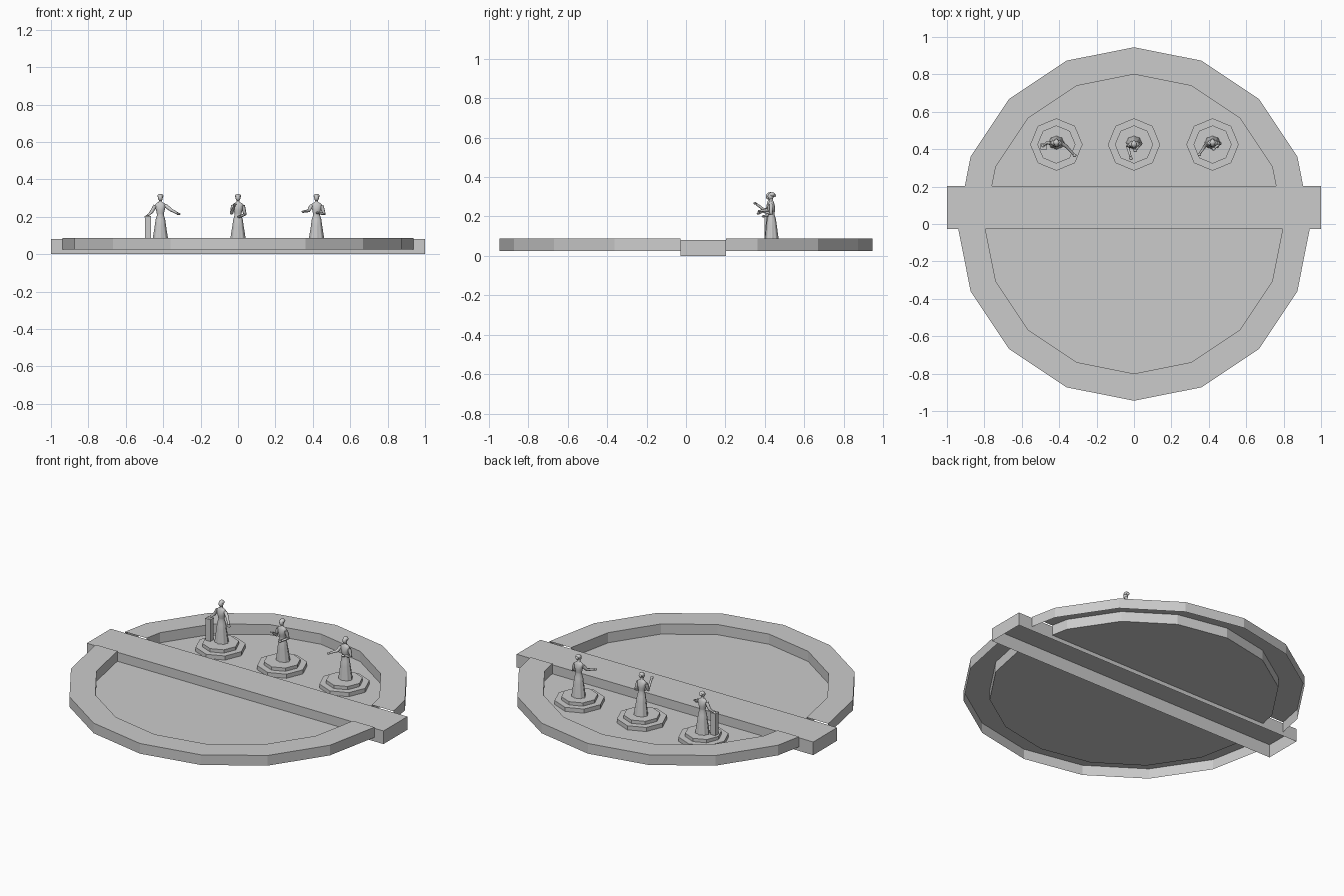
import bpy, bmesh, math
from mathutils import Vector

cube = bpy.data.objects.get("Cube")
if cube:
    bpy.data.objects.remove(cube, do_unlink=True)

stone = bpy.data.materials.new("light_grey")
stone.use_nodes = True
GREY = (0.6, 0.6, 0.6, 1)
stone.diffuse_color = GREY
stone.node_tree.nodes["Principled BSDF"].inputs["Base Color"].default_value = GREY

FLOOR, RIM, STAND = 0.025, 0.087, 0.07
BAR_FRONT, BAR_BACK, BAR_TOP = -0.027, 0.203, 0.08


def finish(bm, name, smooth=False, fix=True):
    if fix:
        bmesh.ops.recalc_face_normals(bm, faces=bm.faces[:])
    mesh = bpy.data.meshes.new(name)
    bm.to_mesh(mesh)
    bm.free()
    mesh.materials.append(stone)
    ob = bpy.data.objects.new(name, mesh)
    bpy.context.collection.objects.link(ob)
    if smooth:
        bpy.ops.object.select_all(action="DESELECT")
        ob.select_set(True)
        bpy.context.view_layer.objects.active = ob
        bpy.ops.object.shade_smooth_by_angle(angle=math.radians(50))
    return ob


def loft(bm, rings, cap_start=True, cap_end=True):
    """Join closed rings of points into a skin."""
    rows = [[bm.verts.new(p) for p in ring] for ring in rings]
    n = len(rows[0])
    for a, b in zip(rows, rows[1:]):
        for i in range(n):
            j = (i + 1) % n
            bm.faces.new((a[i], a[j], b[j], b[i]))
    if cap_start:
        bm.faces.new(rows[0][::-1])
    if cap_end:
        bm.faces.new(rows[-1])


def circle(r, z, n, cx=0, cy=0, ry=None, pleat=0):
    pts = []
    for i in range(n):
        a = math.tau * i / n
        k = 1 + pleat * math.cos(8 * a)
        pts.append((cx + r * k * math.cos(a), cy + (ry or r) * k * math.sin(a), z))
    return pts


def tube(bm, points, radii, n=8):
    """Tapered limb through the given points."""
    pts = [Vector(p) for p in points]
    rings = []
    for i, p in enumerate(pts):
        d = (pts[min(i + 1, len(pts) - 1)] - pts[max(i - 1, 0)]).normalized()
        u = d.orthogonal().normalized() if not rings else (u - d * u.dot(d)).normalized()
        v = d.cross(u)
        rings.append([p + radii[i] * (math.cos(math.tau * k / n) * u
                                      + math.sin(math.tau * k / n) * v) for k in range(n)])
    loft(bm, rings)


def ball(bm, center, scale):
    res = bmesh.ops.create_uvsphere(bm, u_segments=12, v_segments=8, radius=1)
    for v in res["verts"]:
        v.co = Vector(c * s + o for c, s, o in zip(v.co, scale, center))


# Basin halves: outer wall, rim, inner wall and floor, hollow underneath
for name, y, keep in (("front_basin", BAR_FRONT, -1), ("back_basin", BAR_BACK, 1)):
    bm = bmesh.new()
    loft(bm, [circle(0.945, FLOOR, 16), circle(0.945, RIM, 16),
              circle(0.8, RIM, 16), circle(0.8, FLOOR, 16)], cap_start=False)
    bmesh.ops.bisect_plane(bm, geom=bm.verts[:] + bm.edges[:] + bm.faces[:],
                           plane_co=(0, y, 0), plane_no=(0, keep, 0), clear_inner=True)
    finish(bm, name, fix=False)

# Bridge across the middle, open underneath
bm = bmesh.new()
bmesh.ops.create_cube(bm, size=1)
for v in bm.verts:
    v.co = (v.co.x * 2, (BAR_FRONT + BAR_BACK) / 2 + v.co.y * (BAR_BACK - BAR_FRONT),
            (v.co.z + 0.5) * BAR_TOP)
bmesh.ops.delete(bm, geom=[f for f in bm.faces if f.normal.z < -0.5], context="FACES")
finish(bm, "bridge", fix=False)

# Gown and body outline: height, half width, half depth, pleat depth
BODY = [(0.0, 0.040, 0.034, 0.07), (0.03, 0.036, 0.031, 0.07), (0.08, 0.029, 0.026, 0.05),
        (0.115, 0.025, 0.022, 0.03), (0.14, 0.018, 0.015, 0), (0.147, 0.019, 0.016, 0),
        (0.165, 0.023, 0.019, 0), (0.18, 0.027, 0.019, 0), (0.195, 0.029, 0.015, 0),
        (0.204, 0.019, 0.012, 0), (0.209, 0.009, 0.009, 0), (0.222, 0.008, 0.008, 0)]
SHOULDER, LIMB = 0.027, (0.010, 0.010, 0.009, 0.007, 0.006)


def figure(name, x, y, right_arm, left_arm, head_y):
    # Two-tier octagonal pedestal
    bm = bmesh.new()
    loft(bm, [circle(r, z, 8, x, 0.425) for r, z in
              ((0.14, FLOOR), (0.14, 0.05), (0.102, 0.05), (0.102, STAND))], cap_start=False)
    finish(bm, name + "_pedestal")

    # Gown with pleated skirt
    bm = bmesh.new()
    loft(bm, [circle(w, STAND + z, 32, x, y + head_y * z / 0.24, d, p) for z, w, d, p in BODY])
    finish(bm, name + "_gown", True)

    # Head, hair bun and flat cap of hair
    hy = y + head_y
    bm = bmesh.new()
    ball(bm, (x, hy - 0.003, STAND + 0.232), (0.013, 0.015, 0.018))
    ball(bm, (x, hy + 0.004, STAND + 0.241), (0.016, 0.016, 0.012))
    ball(bm, (x, hy + 0.017, STAND + 0.236), (0.009, 0.008, 0.009))
    finish(bm, name + "_head", True)

    # Arms: shoulder, elbow and hand, with an open palm at the tip
    for side, arm in ((-1, right_arm), (1, left_arm)):
        s = Vector((x + side * SHOULDER, hy, STAND + 0.19))
        elbow, hand = (Vector(p) + Vector((x, y, STAND)) for p in arm)
        bm = bmesh.new()
        tube(bm, [s, s.lerp(elbow, 0.5), elbow, elbow.lerp(hand, 0.5), hand], LIMB)
        tip = hand + (hand - elbow).normalized() * 0.008
        ball(bm, tip, (0.010, 0.009, 0.006))
        finish(bm, f"{name}_{'right' if side < 0 else 'left'}_arm", True)


# Elbow and hand offsets from the feet
figure("right_figure", -0.415, 0.435,
       ((-0.048, 0.0, 0.155), (-0.066, -0.012, 0.138)),
       ((0.055, -0.022, 0.168), (0.092, -0.062, 0.148)), -0.003)
figure("middle_figure", 0.0, 0.435,
       ((-0.034, -0.02, 0.15), (-0.018, -0.078, 0.192)),
       ((0.037, -0.004, 0.142), (0.012, -0.036, 0.132)), -0.012)
figure("left_figure", 0.42, 0.435,
       ((-0.042, -0.02, 0.163), (-0.066, -0.056, 0.158)),
       ((0.040, -0.004, 0.145), (0.012, -0.028, 0.150)), -0.003)

# Narrow upright case beside the right figure, with a lid
bm = bmesh.new()
for z0, z1, w, d in ((0, 0.125, 0.032, 0.030), (0.125, 0.134, 0.036, 0.034)):
    res = bmesh.ops.create_cube(bm, size=1)
    for v in res["verts"]:
        v.co = (-0.482 + v.co.x * w, 0.414 + v.co.y * d,
                STAND + z0 + (v.co.z + 0.5) * (z1 - z0))
finish(bm, "upright_case")
